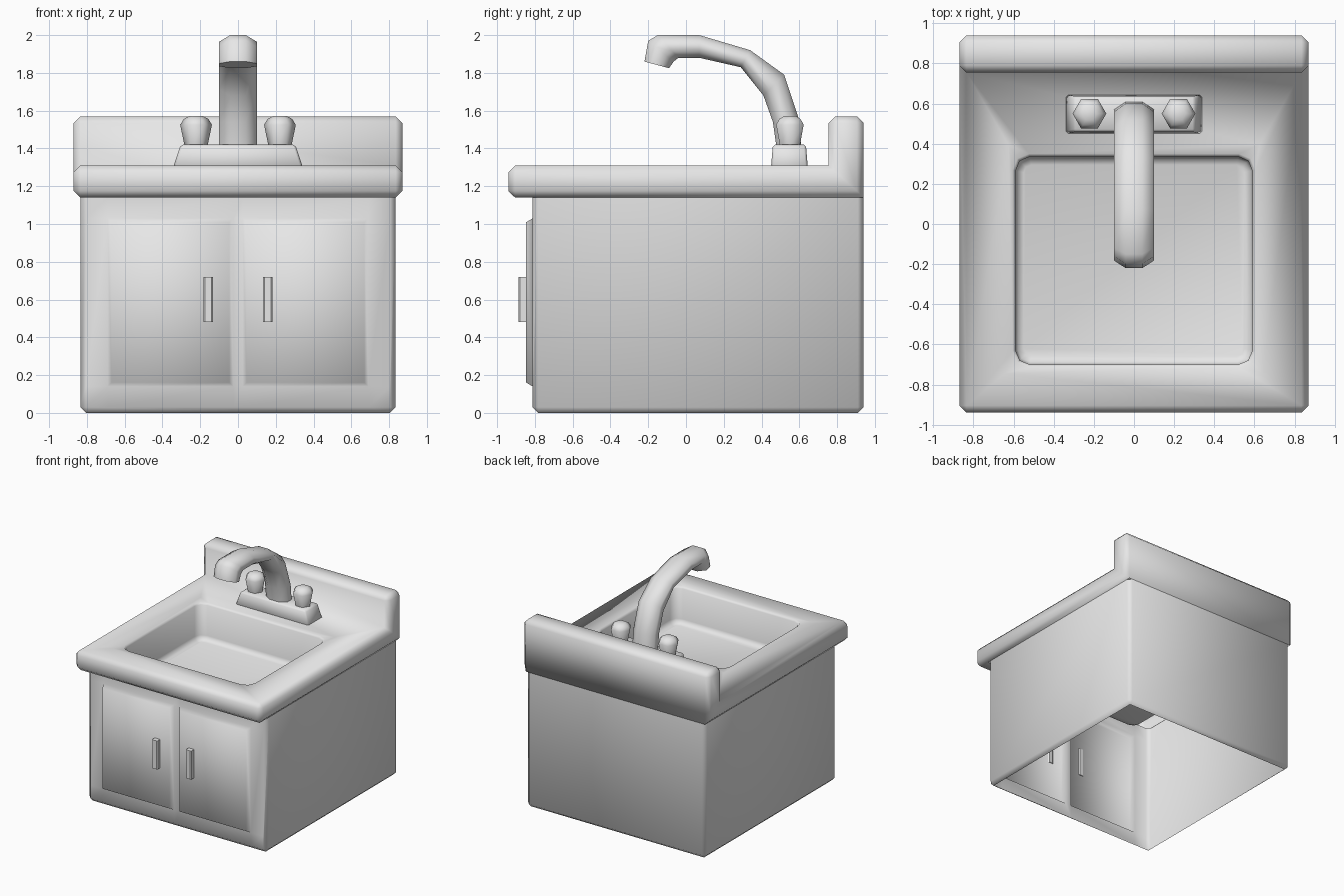
import bpy, bmesh, math
from mathutils import Vector

if "Cube" in bpy.data.objects:
    bpy.data.objects.remove(bpy.data.objects["Cube"])

grey = bpy.data.materials.new("light_grey")
grey.use_nodes = True
colour = (0.8, 0.8, 0.8, 1)
grey.diffuse_color = colour
grey.node_tree.nodes["Principled BSDF"].inputs["Base Color"].default_value = colour


def finish(bm, name, angle=50, recalc=True):
    """Turn a bmesh into a smooth shaded object."""
    if recalc:
        bmesh.ops.recalc_face_normals(bm, faces=bm.faces)
    mesh = bpy.data.meshes.new(name)
    bm.to_mesh(mesh)
    bm.free()
    mesh.materials.append(grey)
    ob = bpy.data.objects.new(name, mesh)
    bpy.context.collection.objects.link(ob)
    bpy.ops.object.select_all(action='DESELECT')
    ob.select_set(True)
    bpy.context.view_layer.objects.active = ob
    bpy.ops.object.shade_smooth_by_angle(angle=math.radians(angle))
    return ob


def loft(rings):
    """Skin a list of point rings and close both ends."""
    bm = bmesh.new()
    loops = [[bm.verts.new(p) for p in ring] for ring in rings]
    n = len(loops[0])
    for a, b in zip(loops, loops[1:]):
        for i in range(n):
            j = (i + 1) % n
            bm.faces.new((a[i], a[j], b[j], b[i]))
    bm.faces.new(loops[0][::-1])
    bm.faces.new(loops[-1])
    bmesh.ops.recalc_face_normals(bm, faces=bm.faces)
    return bm


def rect(x0, x1, y0, y1, z):
    return [(x0, y0, z), (x1, y0, z), (x1, y1, z), (x0, y1, z)]


def box(x0, x1, y0, y1, z0, z1):
    return loft([rect(x0, x1, y0, y1, z0), rect(x0, x1, y0, y1, z1)])


def bevel(bm, edges, width, segments=1):
    bmesh.ops.bevel(bm, geom=edges, offset=width, segments=segments,
                    profile=0.5, affect='EDGES', clamp_overlap=True)


def flat_face(bm, axis, sign):
    """Largest face looking along the signed axis."""
    bm.normal_update()
    return max((f for f in bm.faces if f.normal[axis] * sign > 0.95),
               key=lambda f: f.calc_area())


def inset_to(bm, face, x, y0, y1):
    """Inset a horizontal face and fit the inner loop to a rectangle."""
    bmesh.ops.inset_individual(bm, faces=[face], thickness=0.02)
    c = face.calc_center_median()
    for v in face.verts:
        v.co.x = math.copysign(x, v.co.x)
        v.co.y = y1 if v.co.y > c.y else y0
    return face


# Cabinet shell, open underneath, with two raised door panels
bm = box(-0.835, 0.835, -0.812, 0.94, 0, 1.14)
bmesh.ops.delete(bm, geom=[flat_face(bm, 2, 1)], context='FACES_ONLY')
bevel(bm, [e for e in bm.edges if not e.is_boundary], 0.03)
bmesh.ops.delete(bm, geom=[flat_face(bm, 2, -1)], context='FACES_ONLY')
cuts = [(0, x) for x in (-0.69, -0.025, 0.025, 0.69)] + [(2, z) for z in (0.14, 1.03)]
for axis, pos in cuts:
    point, normal = Vector(), Vector()
    point[axis], normal[axis] = pos, 1
    bm.normal_update()
    front = [f for f in bm.faces if f.normal.y < -0.95]
    geom = set(front)
    for f in front:
        geom.update(f.edges)
        geom.update(f.verts)
    bmesh.ops.bisect_plane(bm, geom=list(geom), plane_co=point, plane_no=normal)
bm.normal_update()
doors = []
for f in bm.faces:
    c = f.calc_center_median()
    if f.normal.y < -0.95 and 0.1 < abs(c.x) < 0.6 and 0.2 < c.z < 0.95:
        doors.append(f)
bmesh.ops.inset_individual(bm, faces=doors, thickness=0.03, depth=0.035)
finish(bm, "cabinet", 70, recalc=False)

# Door handles with chamfered upright edges
for side, label in ((-1, "right"), (1, "left")):
    bm = box(side * 0.158 - 0.025, side * 0.158 + 0.025, -0.886, -0.84, 0.48, 0.72)
    bevel(bm, [e for e in bm.edges if abs(e.verts[0].co.z - e.verts[1].co.z) > 0.1], 0.008)
    finish(bm, label + "_handle", 35)

# Counter with backsplash, from an L-shaped side profile
profile = [(-0.94, 1.14), (0.94, 1.14), (0.94, 1.57),
           (0.755, 1.57), (0.755, 1.31), (-0.94, 1.31)]
bm = loft([[(x, y, z) for y, z in profile] for x in (-0.87, 0.87)])


def bevelled(e):
    a, b = (v.co for v in e.verts)
    across = abs(a.x - b.x) > 0.1
    inner = across and abs(a.y - 0.755) < 0.01 and a.z < 1.4
    back_bottom = across and a.y > 0.9 and a.z < 1.2
    return not inner and not back_bottom


bevel(bm, [e for e in bm.edges if bevelled(e)], 0.035)
# Underside opens onto the cabinet
under = inset_to(bm, flat_face(bm, 2, -1), 0.834, -0.812, 0.938)
bmesh.ops.delete(bm, geom=[under], context='FACES_ONLY')
# Sunken basin
RIM, FLOOR = 1.31, 1.0
basin = inset_to(bm, flat_face(bm, 2, 1), 0.59, -0.70, 0.335)
walls = bmesh.ops.extrude_face_region(bm, geom=[basin])["geom"]
if basin.is_valid:
    bmesh.ops.delete(bm, geom=[basin], context='FACES_ONLY')
floor_verts = [g for g in walls if isinstance(g, bmesh.types.BMVert)]
for v in floor_verts:
    v.co.z = FLOOR
uprights = [e for v in floor_verts for e in v.link_edges
            if abs(e.verts[0].co.z - e.verts[1].co.z) > 0.1]
bevel(bm, uprights, 0.07, 2)


def basin_edges(z):
    """Crease loop of the basin at one height."""
    bm.normal_update()
    return [e for e in bm.edges
            if all(abs(v.co.x) < 0.6 and -0.71 < v.co.y < 0.35 and abs(v.co.z - z) < 0.001
                   for v in e.verts)
            and len(e.link_faces) == 2 and e.calc_face_angle(0) > 1]


bevel(bm, basin_edges(FLOOR), 0.04, 2)
bevel(bm, basin_edges(RIM), 0.015)
finish(bm, "counter_and_basin", 100, recalc=False)

# Tap plate
bm = loft([rect(-0.343, 0.343, 0.45, 0.645, 1.30), rect(-0.303, 0.303, 0.46, 0.635, 1.42)])
bevel(bm, list(bm.edges), 0.012)
finish(bm, "tap_plate")

# Six-sided tap knobs
for side, label in ((-1, "right"), (1, "left")):
    rings = []
    for radius, z in ((0.06, 1.41), (0.084, 1.525), (0.066, 1.555), (0.036, 1.572)):
        rings.append([(side * 0.222 + radius * math.cos(k * math.pi / 3),
                       0.55 + radius * math.sin(k * math.pi / 3), z) for k in range(6)])
    finish(loft(rings), label + "_knob", 65)

# Curved spout: outer and inner (y, z) points for each eight-sided ring
spout = [((0.61, 1.40), (0.48, 1.40)), ((0.60, 1.55), (0.46, 1.54)),
         ((0.52, 1.79), (0.41, 1.68)), ((0.34, 1.92), (0.29, 1.83)),
         ((0.07, 2.0), (0.07, 1.88)), ((-0.15, 2.0), (-0.04, 1.88)),
         ((-0.20, 1.97), (-0.065, 1.86)), ((-0.22, 1.86), (-0.09, 1.825))]
rings = []
for outer, inner in spout:
    o, i = Vector((0, *outer)), Vector((0, *inner))
    mid, half = (o + i) / 2, (o - i) / 2
    ring = []
    for k in range(8):
        a = (k + 0.5) * math.pi / 4
        s = 1 / math.cos(math.pi / 8)
        ring.append(mid + half * math.sin(a) * s + Vector((0.1 * math.cos(a) * s, 0, 0)))
    rings.append(ring)
finish(loft(rings), "spout", 65)
